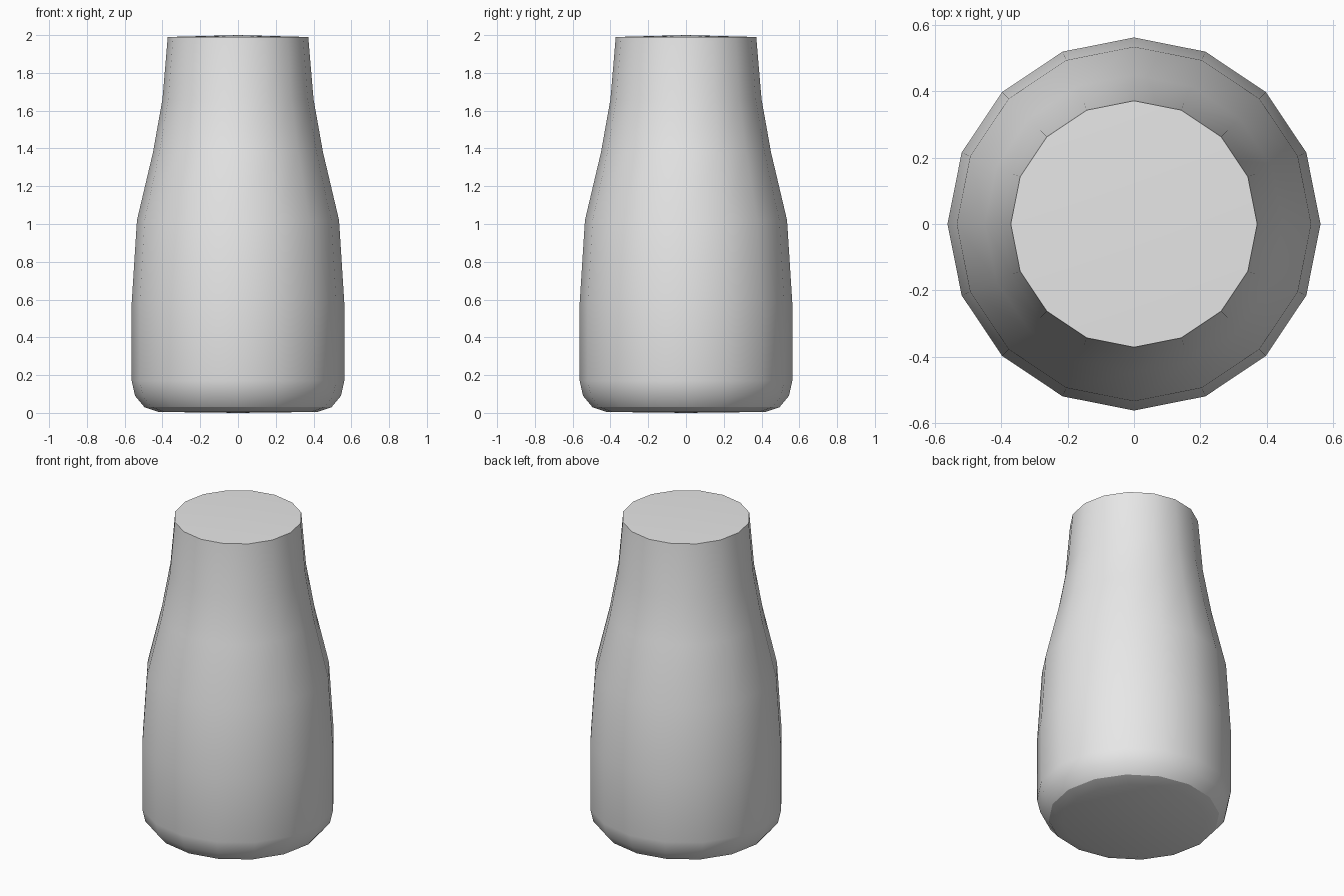
import bpy, bmesh, math

cube = bpy.data.objects.get("Cube")
if cube:
    bpy.data.objects.remove(cube, do_unlink=True)

# Plain light grey for the whole vessel
grey = bpy.data.materials.new("light_grey")
grey.use_nodes = True
color = (0.8, 0.8, 0.8, 1)
grey.diffuse_color = color
grey.node_tree.nodes["Principled BSDF"].inputs["Base Color"].default_value = color

SIDES = 16
# Radius and height, from the rounded base up to the neck rim
PROFILE = [(0.42, 0.005), (0.495, 0.03), (0.545, 0.09), (0.563, 0.17),
           (0.563, 0.58), (0.535, 1.02), (0.45, 1.38), (0.40, 1.66), (0.372, 1.99)]


def lathe(name, profile, bottom, top, material):
    """Revolve a profile and close both ends with shallow fans."""
    bm = bmesh.new()
    rings = []
    for r, z in profile:
        angles = [math.tau * i / SIDES for i in range(SIDES)]
        rings.append([bm.verts.new((r * math.cos(a), r * math.sin(a), z)) for a in angles])
    low, high = bm.verts.new((0, 0, bottom)), bm.verts.new((0, 0, top))
    for i in range(SIDES):
        j = (i + 1) % SIDES
        for a, b in zip(rings, rings[1:]):
            bm.faces.new((a[i], a[j], b[j], b[i]))
        bm.faces.new((rings[0][j], rings[0][i], low))
        bm.faces.new((rings[-1][i], rings[-1][j], high))
    mesh = bpy.data.meshes.new(name)
    bm.to_mesh(mesh)
    bm.free()
    mesh.materials.append(material)
    obj = bpy.data.objects.new(name, mesh)
    bpy.context.collection.objects.link(obj)
    return obj


# Bottle body with a softly domed cap face
bottle = lathe("bottle_body", PROFILE, 0, 2, grey)
bpy.ops.object.select_all(action="DESELECT")
bottle.select_set(True)
bpy.context.view_layer.objects.active = bottle
bpy.ops.object.shade_smooth_by_angle(angle=math.radians(30))
